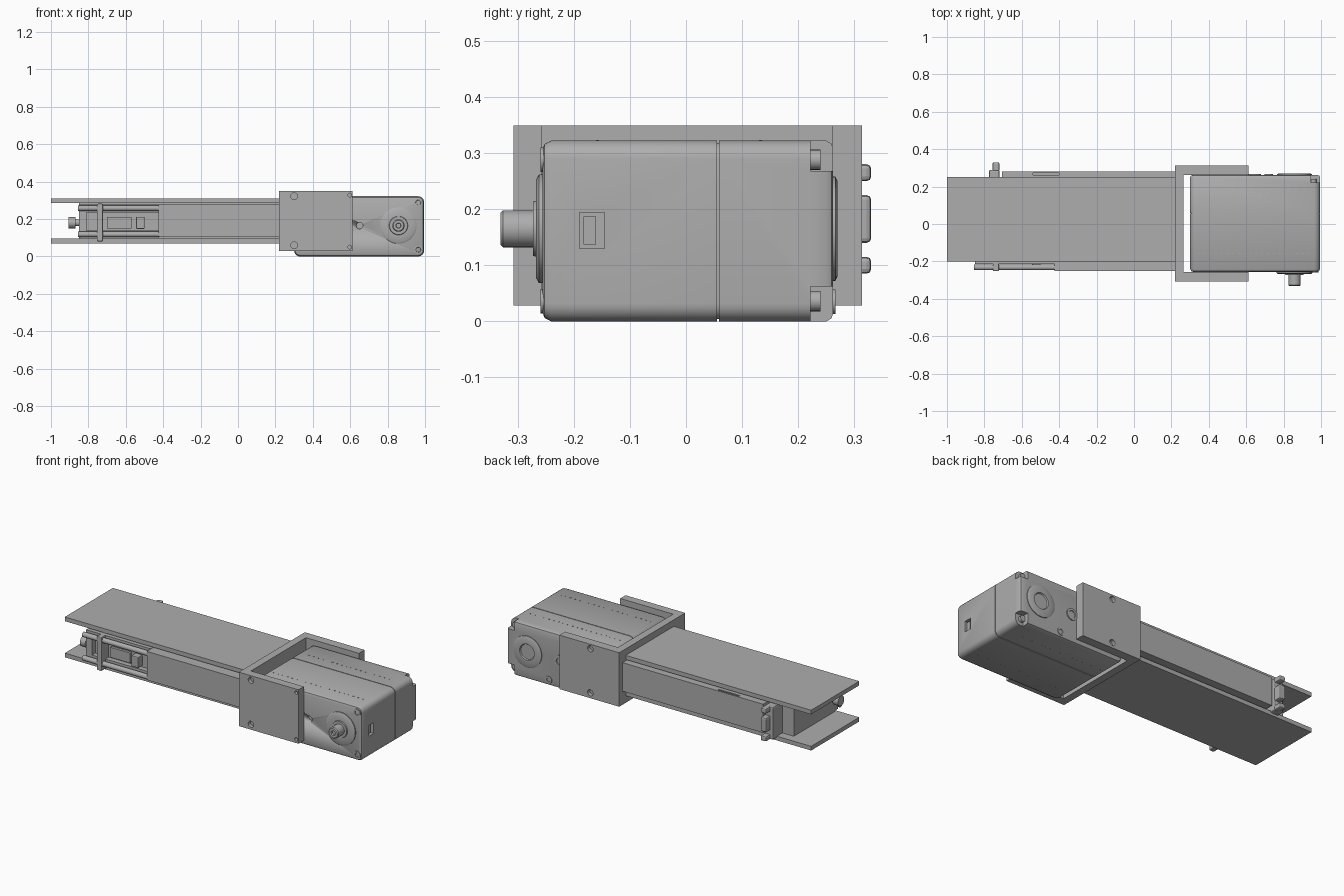
import bpy, bmesh
from math import cos, sin, pi, radians
from mathutils import Vector

if "Cube" in bpy.data.objects:
    bpy.data.objects.remove(bpy.data.objects["Cube"])

GREY = (0.42, 0.42, 0.42, 1)
grey = bpy.data.materials.new("plain grey")
grey.use_nodes = True
grey.diffuse_color = GREY
grey.node_tree.nodes["Principled BSDF"].inputs["Base Color"].default_value = GREY


def finish(name, bm, smooth=False):
    bmesh.ops.recalc_face_normals(bm, faces=bm.faces)
    mesh = bpy.data.meshes.new(name)
    bm.to_mesh(mesh)
    bm.free()
    mesh.materials.append(grey)
    ob = bpy.data.objects.new(name, mesh)
    bpy.context.collection.objects.link(ob)
    if smooth:
        bpy.ops.object.select_all(action='DESELECT')
        ob.select_set(True)
        bpy.context.view_layer.objects.active = ob
        bpy.ops.object.shade_smooth_by_angle(angle=radians(35))
    return ob


def box(name, x, y, z, bevel=0):
    """Box from three (low, high) ranges."""
    bm = bmesh.new()
    bmesh.ops.create_cube(bm, size=1)
    for v in bm.verts:
        v.co = Vector([(a + b) / 2 + c * (b - a) for c, (a, b) in zip(v.co, (x, y, z))])
    if bevel:
        bmesh.ops.bevel(bm, geom=bm.edges[:], offset=bevel, segments=2, affect='EDGES', profile=0.5)
    return finish(name, bm)


def loft(name, rings, smooth=True):
    """Skin equal-length rings of points and cap both ends."""
    bm = bmesh.new()
    loops = [[bm.verts.new(p) for p in ring] for ring in rings]
    for a, b in zip(loops, loops[1:]):
        for i in range(len(a)):
            j = (i + 1) % len(a)
            bm.faces.new((a[i], a[j], b[j], b[i]))
    bm.faces.new(loops[0])
    bm.faces.new(loops[-1])
    return finish(name, bm, smooth)


def turned(name, x, z, steps, n=32):
    """Turned part on the y axis from (y, radius) steps."""
    return loft(name, [[(x + r * cos(2 * pi * i / n), y, z + r * sin(2 * pi * i / n))
                        for i in range(n)] for y, r in steps])


def rod(name, y, z, r, x0, x1, n=16):
    return loft(name, [[(x, y + r * cos(2 * pi * i / n), z + r * sin(2 * pi * i / n))
                        for i in range(n)] for x in (x0, x1)])


def rounded_ring(y, inset, x=(0.3, 0.995), z=(0, 0.322), r=0.032, n=6):
    pts = []
    for k, (sx, sz) in enumerate(((1, 1), (0, 1), (0, 0), (1, 0))):
        cx = x[1] - r if sx else x[0] + r
        cz = z[1] - r if sz else z[0] + r
        for i in range(n + 1):
            a = pi / 2 * (k + i / n)
            pts.append((cx + (r - inset) * cos(a), y, cz + (r - inset) * sin(a)))
    return pts


def cut(ob, cutters):
    for c in cutters:
        m = ob.modifiers.new("cut", 'BOOLEAN')
        m.operation, m.solver, m.object = 'DIFFERENCE', 'EXACT', c
        c.hide_render = True
        c.hide_set(True)


# Conveyor deck plates and the beam between them
for name, z in (("top_plate", (0.285, 0.31)), ("bottom_plate", (0.07, 0.095))):
    box(name, (-1, 0.22), (-0.2, 0.252), z)
box("beam_core", (-0.85, 0.222), (-0.185, 0.2), (0.094, 0.286))
box("front_rail", (-0.425, 0.222), (-0.25, -0.18), (0.108, 0.278))
back_rail = box("back_rail", (-0.705, 0.222), (0.19, 0.282), (0.108, 0.278))
cut(back_rail, [box("rail_slot_cutter", (-0.54, -0.4), (0.262, 0.272), (0.265, 0.3))])

# Front tensioner: rods, end frame, clip and block
for side, z in (("lower", 0.118), ("upper", 0.258)):
    rod(side + "_tension_rod", -0.232, z, 0.015, -0.855, -0.42)
    box(side + "_tension_flange", (-0.845, -0.425), (-0.215, -0.18), (z - 0.022, z + 0.022))
box("tension_end_frame", (-0.85, -0.81), (-0.215, -0.18), (0.1, 0.28))
box("tension_clip", (-0.755, -0.722), (-0.252, -0.18), (0.08, 0.282), 0.006)
box("tension_block", (-0.545, -0.5), (-0.225, -0.18), (0.148, 0.212), 0.004)
box("tension_pad", (-0.7, -0.57), (-0.2, -0.18), (0.15, 0.21))
rod("adjuster_neck", -0.165, 0.18, 0.018, -0.88, -0.84)
rod("adjuster_knob", -0.165, 0.18, 0.03, -0.905, -0.87)

# Back clip with three hooked fingers
box("clip_base", (-0.775, -0.72), (0.19, 0.29), (0.085, 0.28), 0.008)
for name, z in (("lower", (0.085, 0.115)), ("middle", (0.14, 0.225)), ("upper", (0.25, 0.28))):
    box(name + "_clip_finger", (-0.757, -0.72), (0.28, 0.33), z, 0.008)

# U shaped mounting bracket
outline = [(0.22, -0.307), (0.613, -0.307), (0.613, -0.257), (0.265, -0.257),
           (0.265, 0.261), (0.613, 0.261), (0.613, 0.314), (0.22, 0.314)]
bracket = loft("mount_bracket", [[(x, y, z) for x, y in outline] for z in (0.028, 0.349)], False)
holes = []
for x, z, r, y in ((0.3, 0.322, 0.018, -0.31), (0.3, 0.06, 0.018, -0.31),
                   (0.598, 0.328, 0.01, -0.31), (0.598, 0.05, 0.01, -0.31),
                   (0.41, 0.322, 0.018, 0.317), (0.41, 0.06, 0.018, 0.317)):
    deep = y + (0.025 if y < 0 else -0.025)
    holes.append(turned("screw_hole_cutter", x, z, ((y, r), (deep, r)), 20))
    turned("bracket_screw", x, z, ((deep, r * 0.75), (deep * 0.95, r * 0.75)), 12)
cut(bracket, holes)

# Motor housing with a seam, end rounding, corner notches and a socket
sections = ((-0.256, 0.016), (-0.252, 0.006), (-0.24, 0), (0.055, 0), (0.055, 0.004),
            (0.059, 0.004), (0.059, 0), (0.25, 0), (0.259, 0.005), (0.262, 0.014))
housing = loft("motor_housing", [rounded_ring(y, inset) for y, inset in sections])
cutters = [box("notch_cutter", (0.945, 1.05), (0.222, 0.3), z) for z in ((-0.05, 0.062), (0.268, 0.4))]
cutters.append(box("socket_cutter", (0.965, 1.05), (-0.19, -0.145), (0.13, 0.194)))
cutters.append(turned("pilot_hole_cutter", 0.65, 0.165, ((-0.3, 0.018), (-0.235, 0.018)), 20))
cut(housing, cutters)
box("socket_plug", (0.95, 0.985), (-0.183, -0.16), (0.137, 0.187))

# Corner bolts on both housing ends
for z in (0.036, 0.288):
    turned("front_corner_bolt", 0.964, z, ((-0.24, 0.022), (-0.259, 0.022), (-0.259, 0.014), (-0.254, 0.012)), 20)
    turned("back_corner_bolt", 0.958, z, ((0.2, 0.018), (0.24, 0.018)), 20)

# Drive flange and output shaft
turned("drive_flange", 0.858, 0.165, ((-0.25, 0.097), (-0.262, 0.097), (-0.267, 0.088), (-0.267, 0.05),
                                      (-0.273, 0.048), (-0.273, 0.02)), 48)
turned("output_shaft", 0.858, 0.165, ((-0.26, 0.033), (-0.326, 0.033), (-0.331, 0.028), (-0.331, 0.014),
                                      (-0.32, 0.012)))

# Back bearing ring and small bosses
turned("bearing_ring", 0.858, 0.165, ((0.255, 0.093), (0.266, 0.093), (0.27, 0.085), (0.27, 0.048),
                                      (0.263, 0.044)), 48)
turned("back_boss", 0.645, 0.165, ((0.255, 0.035), (0.268, 0.035), (0.268, 0.022), (0.263, 0.02)), 24)
turned("back_foot_boss", 0.72, 0.035, ((0.255, 0.022), (0.266, 0.022), (0.266, 0.012), (0.263, 0.01)), 20)

# Rows of tiny vents along the housing top and bottom
for y in (-0.16, 0.13):
    for i in range(20):
        x = 0.34 + i * 0.031
        for z in ((0.32, 0.3235), (-0.0005, 0.002)):
            box("vent_dot", (x, x + 0.007), (y, y + 0.005), z)
